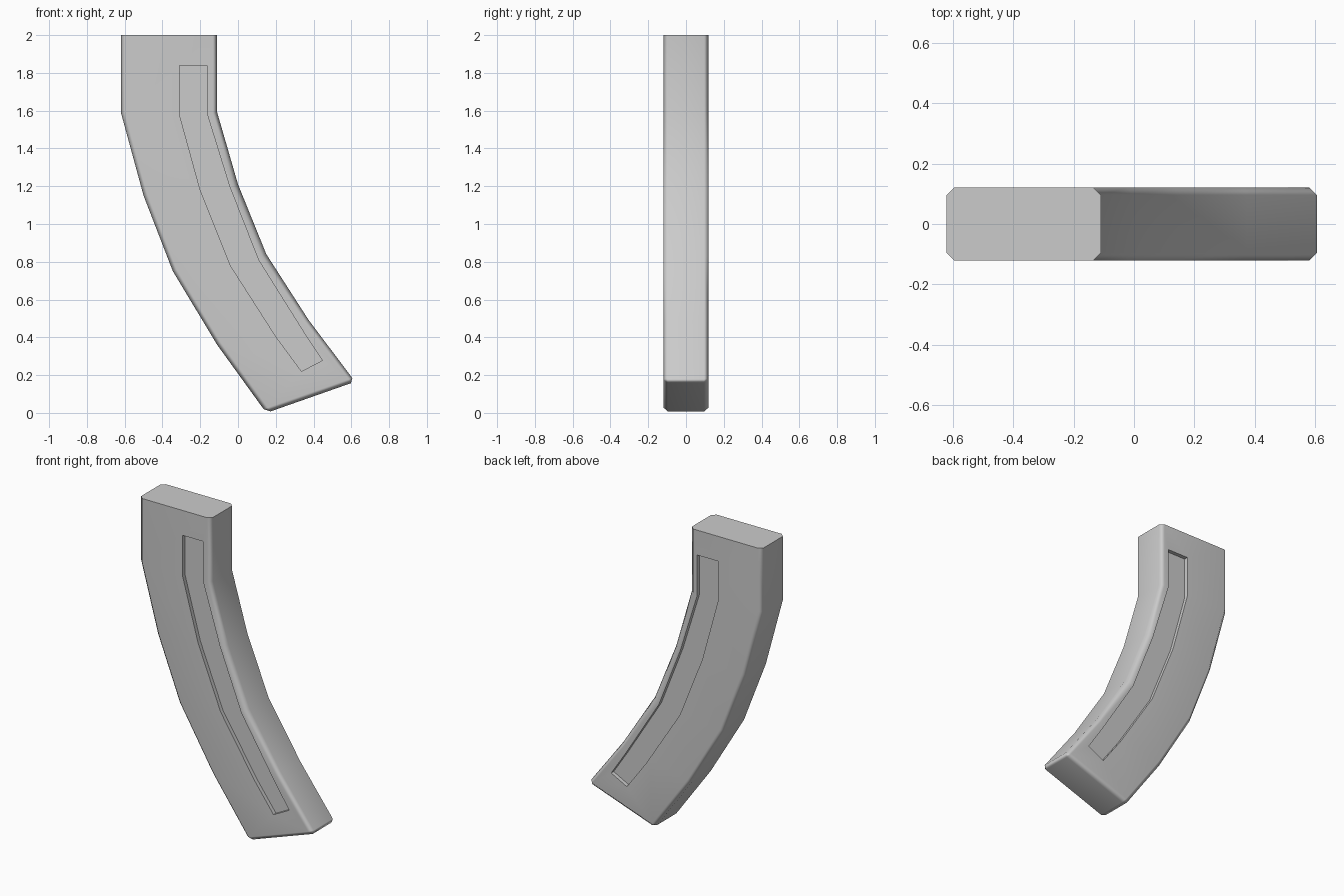
import bpy
import bmesh

cube = bpy.data.objects.get("Cube")
if cube:
    bpy.data.objects.remove(cube, do_unlink=True)

grey = bpy.data.materials.new("plain_grey")
grey.use_nodes = True
colour = (0.6, 0.6, 0.6, 1)
grey.diffuse_color = colour
grey.node_tree.nodes["Principled BSDF"].inputs["Base Color"].default_value = colour


def strip(name, left, right, y0, y1, bevel=0):
    """Solid band between two edge paths in the XZ plane."""
    bm = bmesh.new()
    rings = [[bm.verts.new((x, y, z)) for (x, z), y in ((a, y0), (b, y0), (b, y1), (a, y1))]
             for a, b in zip(left, right)]
    for r, s in zip(rings, rings[1:]):
        for i in range(4):
            j = (i + 1) % 4
            bm.faces.new((r[i], r[j], s[j], s[i]))
    bm.faces.new(rings[0])
    bm.faces.new(rings[-1])
    bmesh.ops.recalc_face_normals(bm, faces=bm.faces)
    if bevel:
        # Chamfer the long corners and the bottom rim, leaving the top rim crisp
        top = max(v.co.z for v in bm.verts)
        edges = [e for e in bm.edges if e.calc_face_angle() > 0.7
                 and min(v.co.z for v in e.verts) < top - 0.01]
        bmesh.ops.bevel(bm, geom=edges, offset=bevel, segments=1, affect='EDGES')
    mesh = bpy.data.meshes.new(name)
    bm.to_mesh(mesh)
    bm.free()
    mesh.materials.append(grey)
    ob = bpy.data.objects.new(name, mesh)
    bpy.context.collection.objects.link(ob)
    return ob


# Curved magazine body
back_edge = [(-.62, 2), (-.62, 1.59), (-.5, 1.15), (-.345, .75), (-.11, .36), (.15, 0)]
front_edge = [(-.11, 2), (-.11, 1.59), (0, 1.21), (.15, .84), (.375, .49), (.62, .165)]
body = strip("magazine_body", back_edge, front_edge, -.12, .12, .024)

# Recessed groove on both broad sides
groove_back = [(-.31, 1.84), (-.31, 1.58), (-.2, 1.18), (-.04, .78), (.2, .405), (.336, .22)]
groove_front = [(-.163, 1.84), (-.163, 1.58), (-.045, 1.2), (.108, .81), (.346, .43), (.447, .278)]
for side in (-1, 1):
    cutter = strip("groove_cutter", groove_back, groove_front, side * .095, side * .2)
    cutter.hide_render = True
    mod = body.modifiers.new("groove", 'BOOLEAN')
    mod.object = cutter
    mod.solver = 'EXACT'
    bpy.context.view_layer.objects.active = body
    bpy.ops.object.modifier_apply(modifier=mod.name)
    bpy.data.objects.remove(cutter, do_unlink=True)

# Soft chamfers with flat broad faces
bpy.ops.object.select_all(action='DESELECT')
body.select_set(True)
bpy.context.view_layer.objects.active = body
bpy.ops.object.shade_smooth_by_angle(angle=1.05)
weighted = body.modifiers.new("weighted_normals", 'WEIGHTED_NORMAL')
weighted.keep_sharp = True
